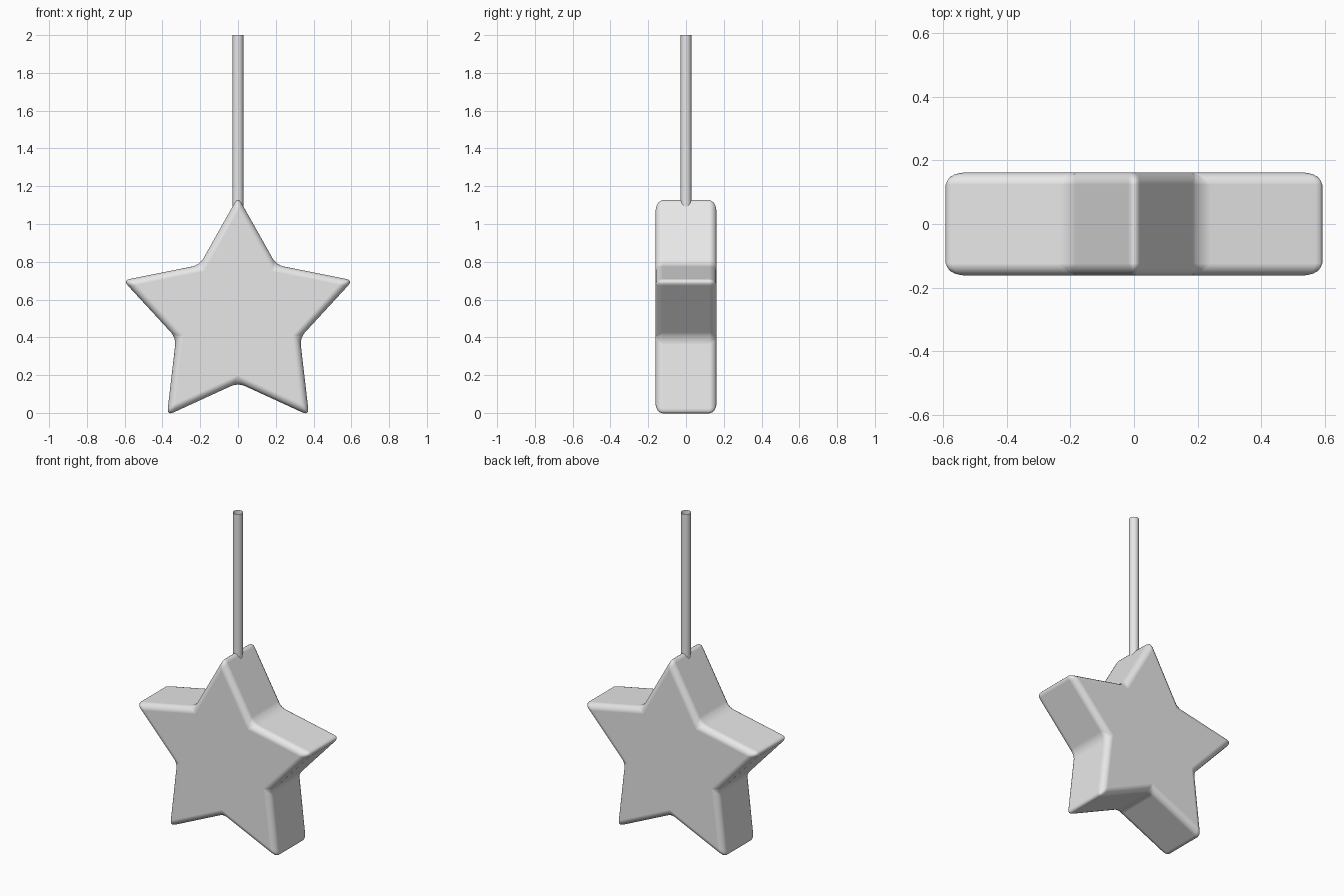
import bpy, bmesh
from math import sin, cos, pi, radians

cube = bpy.data.objects.get("Cube")
if cube:
    bpy.data.objects.remove(cube, do_unlink=True)

# Single plain grey for every part
grey = bpy.data.materials.new("plain_grey")
grey.use_nodes = True
colour = (0.8, 0.8, 0.8, 1)
grey.diffuse_color = colour
grey.node_tree.nodes["Principled BSDF"].inputs["Base Color"].default_value = colour


def add_object(name, bm):
    bmesh.ops.recalc_face_normals(bm, faces=bm.faces)
    mesh = bpy.data.meshes.new(name)
    bm.to_mesh(mesh)
    bm.free()
    mesh.materials.append(grey)
    obj = bpy.data.objects.new(name, mesh)
    bpy.context.collection.objects.link(obj)
    bpy.ops.object.select_all(action="DESELECT")
    obj.select_set(True)
    bpy.context.view_layer.objects.active = obj
    bpy.ops.object.shade_smooth_by_angle(angle=radians(40))
    return obj


# Five-pointed star: outline extruded front to back, all edges rounded
CENTRE_Z, TIP, INNER, HALF_DEPTH = 0.504, 0.64, 0.345, 0.162
bm = bmesh.new()
outline = []
for i in range(10):
    radius = INNER if i % 2 else TIP
    angle = pi / 2 + i * pi / 5
    outline.append(bm.verts.new((radius * cos(angle), -HALF_DEPTH,
                                 CENTRE_Z + radius * sin(angle))))
front = bm.faces.new(outline)
back = bmesh.ops.extrude_face_region(bm, geom=[front], use_keep_orig=True)
bmesh.ops.translate(bm, vec=(0, 2 * HALF_DEPTH, 0),
                    verts=[v for v in back["geom"] if isinstance(v, bmesh.types.BMVert)])
star = add_object("star", bm)
bevel = star.modifiers.new("rounded_edges", "BEVEL")
bevel.width = 0.038
bevel.segments = 4
bevel.limit_method = "ANGLE"
bevel.angle_limit = radians(30)
bevel.harden_normals = True

# Open hanging tube rising from the top tip
BOTTOM, TOP = 1.06, 2.0
bm = bmesh.new()
bmesh.ops.create_cone(bm, cap_ends=False, segments=16, radius1=0.029,
                      radius2=0.029, depth=TOP - BOTTOM)
bmesh.ops.translate(bm, vec=(0, 0, (TOP + BOTTOM) / 2), verts=bm.verts)
add_object("hanging_rod", bm)
